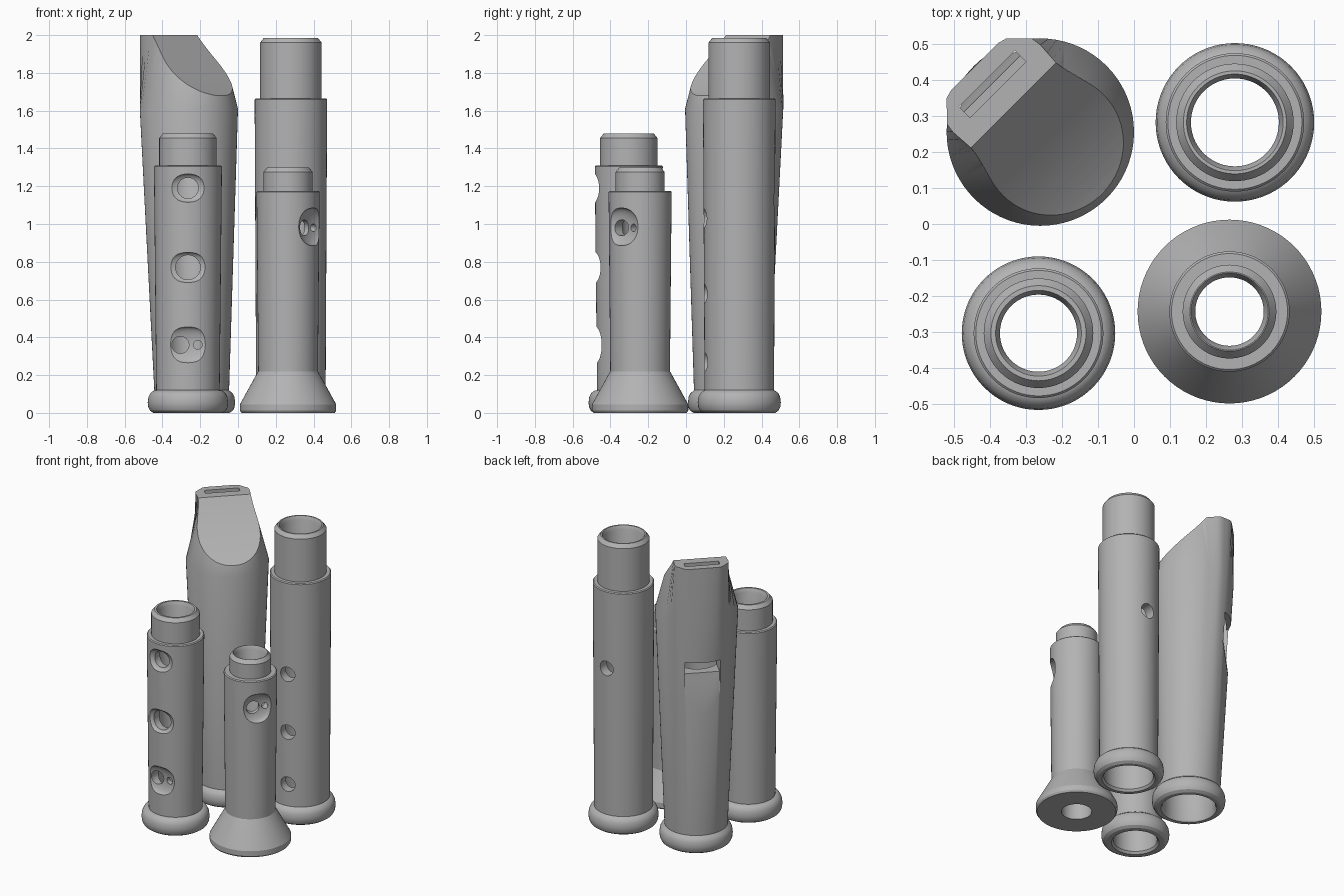
import bpy, bmesh, math
from mathutils import Matrix, Vector

if "Cube" in bpy.data.objects:
    bpy.data.objects.remove(bpy.data.objects["Cube"])

SEG = 72
grey = bpy.data.materials.new("plain_grey")
grey.diffuse_color = (0.45, 0.45, 0.45, 1)
grey.use_nodes = True
grey.node_tree.nodes["Principled BSDF"].inputs["Base Color"].default_value = grey.diffuse_color


def make(name, bm):
    bmesh.ops.recalc_face_normals(bm, faces=bm.faces)
    me = bpy.data.meshes.new(name)
    bm.to_mesh(me)
    bm.free()
    me.materials.append(grey)
    ob = bpy.data.objects.new(name, me)
    bpy.context.collection.objects.link(ob)
    return ob


def loft(name, rings, closed=False):
    """Skin a stack of rings; closed joins last to first, otherwise cap the ends."""
    bm = bmesh.new()
    vs = [[bm.verts.new(p) for p in ring] for ring in rings]
    n = len(rings[0])
    for i in range(len(vs) if closed else len(vs) - 1):
        a, b = vs[i], vs[(i + 1) % len(vs)]
        for k in range(n):
            bm.faces.new((a[k], a[(k + 1) % n], b[(k + 1) % n], b[k]))
    if not closed:
        bm.faces.new(vs[0])
        bm.faces.new(vs[-1])
    return make(name, bm)


def circle(r, z, dy=0.0):
    return [(r * math.cos(2 * math.pi * k / SEG), dy + r * math.sin(2 * math.pi * k / SEG), z)
            for k in range(SEG)]


def lathe(name, profile):
    return loft(name, [circle(r, z) for r, z in profile], closed=True)


def prism(name, pts, half):
    """Extrude a (y, z) outline along x."""
    return loft(name, [[(s * half, y, z) for y, z in pts] for s in (-1, 1)])


def box(y0, y1, z0, z1, half):
    return prism("cutter", [(y0, z0), (y1, z0), (y1, z1), (y0, z1)], half)


def cut(ob, cutter):
    m = ob.modifiers.new("cut", 'BOOLEAN')
    m.operation, m.solver, m.object = 'DIFFERENCE', 'EXACT', cutter
    bpy.context.view_layer.objects.active = ob
    bpy.ops.object.modifier_apply(modifier=m.name)
    bpy.data.objects.remove(cutter)


def finish(ob, x, y, turn=0.0):
    ob.data.transform(Matrix.Translation((x, y, 0)) @ Matrix.Rotation(turn, 4, 'Z'))
    bpy.ops.object.select_all(action='DESELECT')
    ob.select_set(True)
    bpy.context.view_layer.objects.active = ob
    bpy.ops.object.shade_smooth_by_angle(angle=math.radians(28))


def hole(ob, azimuth, z, r, side=0.0):
    """Drill from outside into the bore; azimuth in degrees, side is a sideways shift."""
    c = loft("cutter", [circle(r, 0.04), circle(r, 0.4)])
    c.data.transform(Matrix.Translation((0, 0, z)) @ Matrix.Rotation(math.radians(azimuth), 4, 'Z')
                     @ Matrix.Translation((0, side, 0)) @ Matrix.Rotation(math.pi / 2, 4, 'Y'))
    cut(ob, c)


def scoop(ob, azimuth, z, dist, width, height, depth=0.036):
    """Shallow finger dish in the outer wall."""
    bm = bmesh.new()
    bmesh.ops.create_uvsphere(bm, u_segments=32, v_segments=20, radius=1)
    c = make("cutter", bm)
    c.data.transform(Matrix.Translation((0, 0, z)) @ Matrix.Rotation(math.radians(azimuth), 4, 'Z')
                     @ Matrix.Translation((dist, 0, 0)) @ Matrix.Diagonal((depth, width, height, 1)))
    cut(ob, c)


def bead(r, neck):
    """Rounded ring at the foot of a joint, z 0 to 0.12."""
    pts = [(r - 0.03, 0.0), (r - 0.012, 0.012), (r - 0.003, 0.03), (r, 0.055),
           (r - 0.004, 0.085), (r - 0.014, 0.105), (r - 0.03, 0.117)]
    return [(max(a, neck), z) for a, z in pts] + [(neck, 0.12)]


def joint(name, foot, shoulder, tenon, top, bore, socket=None):
    """Tube with a shoulder, a chamfered tenon and an optional socket below."""
    r, z = shoulder
    prof = foot + [(r, z - 0.006), (r - 0.006, z), (tenon, z), (tenon, top - 0.025),
                   (tenon - 0.02, top), (bore + 0.012, top), (bore, top - 0.025)]
    if socket:
        sr, sz = socket
        prof += [(bore, sz), (sr, sz), (sr, 0.015), (sr + 0.012, 0)]
    else:
        prof += [(bore, 0)]
    return lathe(name, prof)


# Lower joint with three dished finger holes
lower = joint("lower_joint", bead(0.213, 0.168), (0.18, 1.31), 0.152, 1.48, 0.107, (0.137, 0.17))
for z, d, w, h in ((1.19, 0.178, 0.105, 0.075), (0.77, 0.174, 0.125, 0.08), (0.36, 0.171, 0.145, 0.095)):
    scoop(lower, -90, z, d, w, h)
hole(lower, -90, 1.19, 0.055)
hole(lower, -90, 0.77, 0.065)
hole(lower, -90, 0.36, 0.045, -0.04)
hole(lower, -90, 0.36, 0.023, 0.052)
finish(lower, -0.265, -0.303)

# Long middle joint with finger holes and a thumb hole
middle = joint("middle_joint", bead(0.22, 0.184), (0.192, 1.665), 0.163, 1.985, 0.122, (0.155, 0.2))
for z in (1.03, 0.63, 0.27):
    hole(middle, -81, z, 0.05)
hole(middle, 90, 1.13, 0.05)
finish(middle, 0.28, 0.282)

# Flared foot joint with a double hole
foot = joint("foot_joint", [(0.247, 0), (0.255, 0.012), (0.255, 0.045), (0.163, 0.212), (0.158, 0.22)],
             (0.167, 1.175), 0.13, 1.30, 0.095)
scoop(foot, -37, 0.985, 0.163, 0.115, 0.1, 0.04)
hole(foot, -45, 0.98, 0.042, -0.008)
hole(foot, -45, 0.98, 0.02, 0.07)
finish(foot, 0.265, -0.243)


# Mouthpiece: lofted round body that flattens to the beak end
def beak_radius(a):
    c, s = abs(math.cos(a)), math.sin(a)
    if s <= 0:
        return 0.16
    return min(0.257 / s, 0.259 / (0.713 * c + 0.701 * s),
               0.16 / (c - 0.067 * s) if c > 0.1 else 9)


rings = [circle(r, z, -0.021) for r, z in bead(0.23, 0.198)]
rings.append(circle(0.26, 1.61))
rings.append([(beak_radius(a) * math.cos(a), beak_radius(a) * math.sin(a), 2.0)
              for a in (2 * math.pi * k / SEG for k in range(SEG))])
mouth = loft("mouthpiece", rings)

# Concave beak cut
beak = [(0.105 - 0.345 * t, 2.0 - 0.32 * (1.35 * t - 0.35 * t * t)) for t in (i / 12 for i in range(13))]
cut(mouth, prism("cutter", [(0.125, 2.02)] + beak + [(-0.5, 1.66), (-0.5, 2.3), (0.125, 2.3)], 0.5))
# Socket, tapered bore, windway, window and ramp
cut(mouth, loft("cutter", [circle(0.18, -0.01, -0.02), circle(0.165, 0.02, -0.02),
                           circle(0.165, 0.33, -0.018)]))
cut(mouth, loft("cutter", [circle(0.125, 0.3, -0.018), circle(0.14, 1.34, -0.004)]))
cut(mouth, box(0.166, 0.209, 1.3, 2.1, 0.11))
cut(mouth, box(0.08, 0.4, 1.25, 1.342, 0.112))
cut(mouth, prism("cutter", [(0.188, 1.26), (0.23, 0.92), (0.4, 0.92), (0.4, 1.26)], 0.112))
finish(mouth, -0.26, 0.255, math.radians(45))
